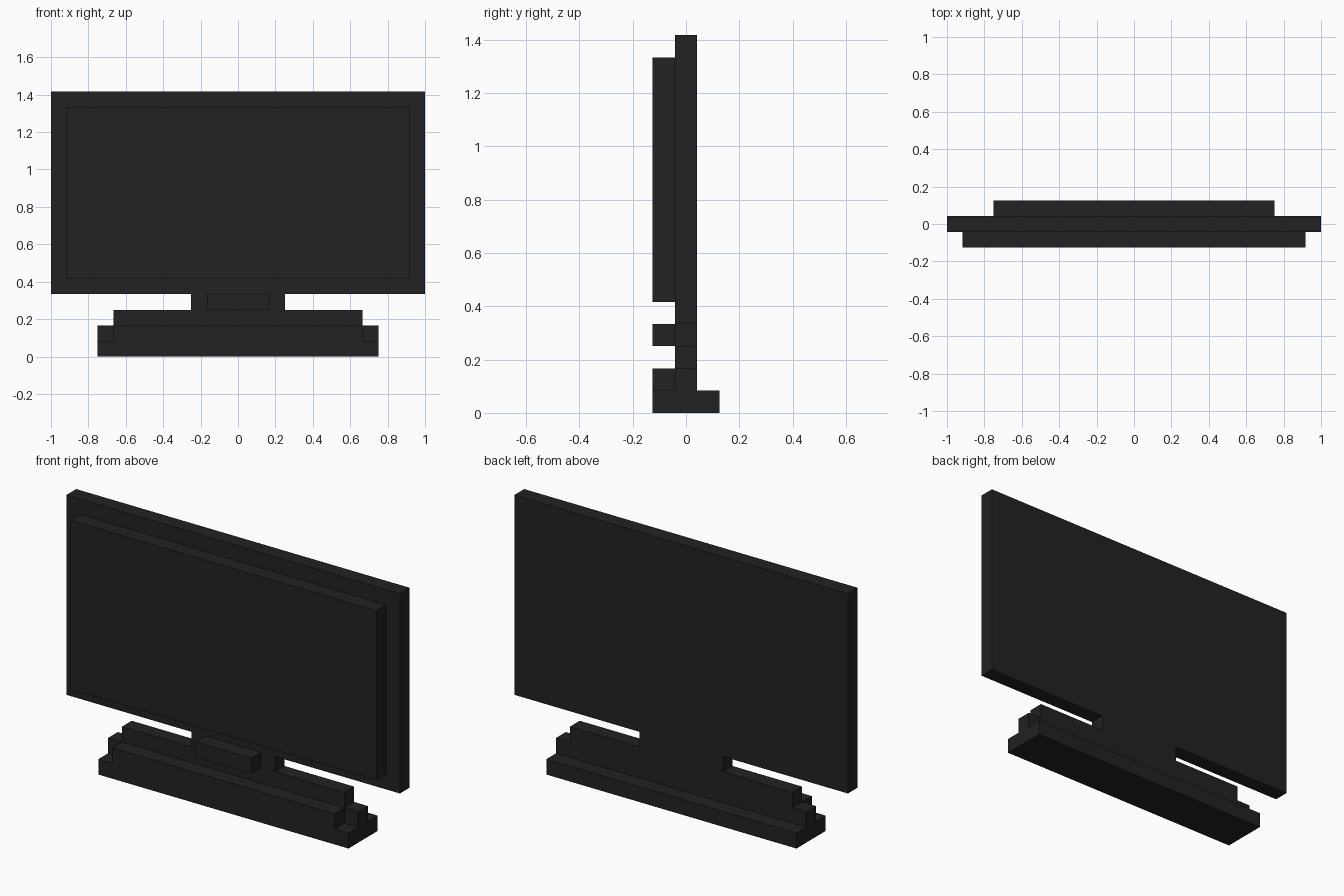
import bpy, bmesh, math
from mathutils import Vector

if "Cube" in bpy.data.objects:
    bpy.data.objects.remove(bpy.data.objects["Cube"])

U = 1 / 12                      # block size
FRONT, MID, BACK = 0, 1, 2      # depth layers, front to back

mat = bpy.data.materials.new("charcoal black")
mat.diffuse_color = (0.016, 0.016, 0.016, 1)
mat.use_nodes = True
mat.node_tree.nodes["Principled BSDF"].inputs["Base Color"].default_value = mat.diffuse_color

# Each part: boxes of (half width, first layer, last layer, bottom, top) in blocks
parts = {
    "panel_frame": [(12, MID, MID, 4, 17)],
    "screen": [(11, FRONT, FRONT, 5, 16)],
    "neck": [(3, MID, MID, 3, 4)],
    "neck_front_block": [(2, FRONT, FRONT, 3, 4)],
    "stand_base": [(9, FRONT, BACK, 0, 1)],
    "stand_steps": [(8, FRONT, FRONT, 1, 2), (9, MID, MID, 1, 2), (8, MID, MID, 2, 3)],
}


def cells(boxes):
    return {(x, y, z) for w, y0, y1, z0, z1 in boxes
            for x in range(-w, w) for y in range(y0, y1 + 1) for z in range(z0, z1)}


solid = set().union(*(cells(b) for b in parts.values()))


def build(name, boxes):
    """Make a part with only its outer faces, so touching parts join cleanly."""
    bm = bmesh.new()
    for c in cells(boxes):
        for axis in range(3):
            for side in (0, 1):
                n = list(c)
                n[axis] += 2 * side - 1
                if tuple(n) in solid:
                    continue
                quad = []
                for a, b in ((0, 0), (1, 0), (1, 1), (0, 1)):
                    p = list(c)
                    p[axis] += side
                    p[(axis + 1) % 3] += a
                    p[(axis + 2) % 3] += b
                    quad.append(bm.verts.new(Vector((p[0], p[1] - 1.5, p[2])) * U))
                bm.faces.new(quad if side else quad[::-1])
    bmesh.ops.remove_doubles(bm, verts=bm.verts, dist=1e-4)
    # Merge the block faces into large flat ones
    bmesh.ops.dissolve_limit(bm, angle_limit=math.radians(1),
                             verts=bm.verts, edges=bm.edges)
    me = bpy.data.meshes.new(name)
    bm.to_mesh(me)
    bm.free()
    me.materials.append(mat)
    bpy.context.collection.objects.link(bpy.data.objects.new(name, me))


for name, boxes in parts.items():
    build(name, boxes)
